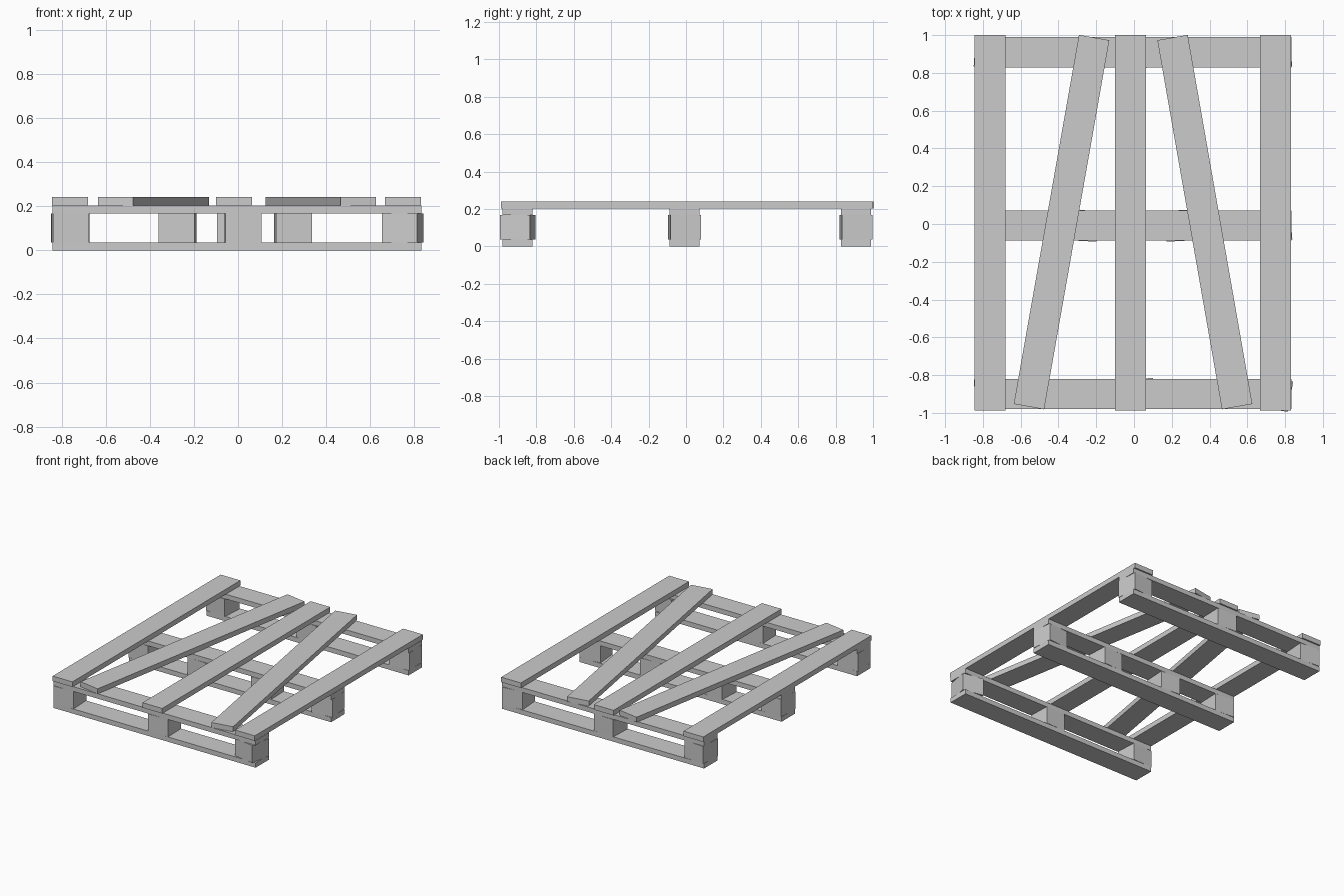
import bpy
from math import radians, atan2, hypot
from mathutils import Matrix, Vector

cube = bpy.data.objects.get("Cube")
if cube:
    bpy.data.objects.remove(cube, do_unlink=True)

# Single plain grey timber colour
timber = bpy.data.materials.new("grey_timber")
timber.use_nodes = True
GREY = (0.6, 0.6, 0.6, 1)
timber.diffuse_color = GREY
timber.node_tree.nodes["Principled BSDF"].inputs["Base Color"].default_value = GREY


def box(name, centre, size, angle=0.0):
    """A flat-faced box turned by angle (radians) about z."""
    bpy.ops.mesh.primitive_cube_add(size=1)
    obj = bpy.context.object
    obj.name = name
    obj.data.transform(Matrix.Diagonal((*size, 1)))
    obj.location = Vector(centre)
    obj.rotation_euler.z = angle
    obj.data.materials.append(timber)
    return obj


BOARD = 0.036      # board thickness
WIDTH = 0.163      # board and block width
BLOCK_H = 0.131
STRINGER_Z = BOARD + BLOCK_H
DECK_Z = STRINGER_Z + BOARD

# Rows: y position and blocks as (x, turn in degrees)
rows = {
    "front": (-0.9, [(-0.762, 3), (0.022, 2), (0.748, -10.5)]),
    "middle": (-0.008, [(-0.76, -2), (-0.275, -3), (0.25, 3), (0.75, 5)]),
    "back": (0.909, [(-0.762, -4), (-0.012, -2), (0.75, 4)]),
}
for row, (y, blocks) in rows.items():
    for part, z in (("bottom_board", 0), ("stringer_board", STRINGER_Z)):
        box(f"{row}_{part}", (-0.005, y, z + BOARD / 2), (1.675, 0.16, BOARD))
    for i, (x, turn) in enumerate(blocks):
        box(f"{row}_block_{i + 1}", (x, y, BOARD + BLOCK_H / 2),
            (WIDTH, WIDTH, BLOCK_H), radians(turn))


# Deck boards, each laid from a front point to a back point
def deck_board(name, front, back):
    dx, dy = back[0] - front[0], back[1] - front[1]
    centre = ((front[0] + back[0]) / 2, (front[1] + back[1]) / 2,
              DECK_Z + 0.019)
    box(name, centre, (WIDTH, hypot(dx, dy), 0.038), atan2(-dx, dy))


for name, x in (("right", -0.762), ("centre", -0.018), ("left", 0.749)):
    deck_board(f"{name}_deck_board", (x, -0.988), (x, 1.0))
deck_board("right_slanted_deck_board", (-0.556, -0.967), (-0.211, 0.987))
deck_board("left_slanted_deck_board", (0.546, -0.967), (0.204, 0.987))
